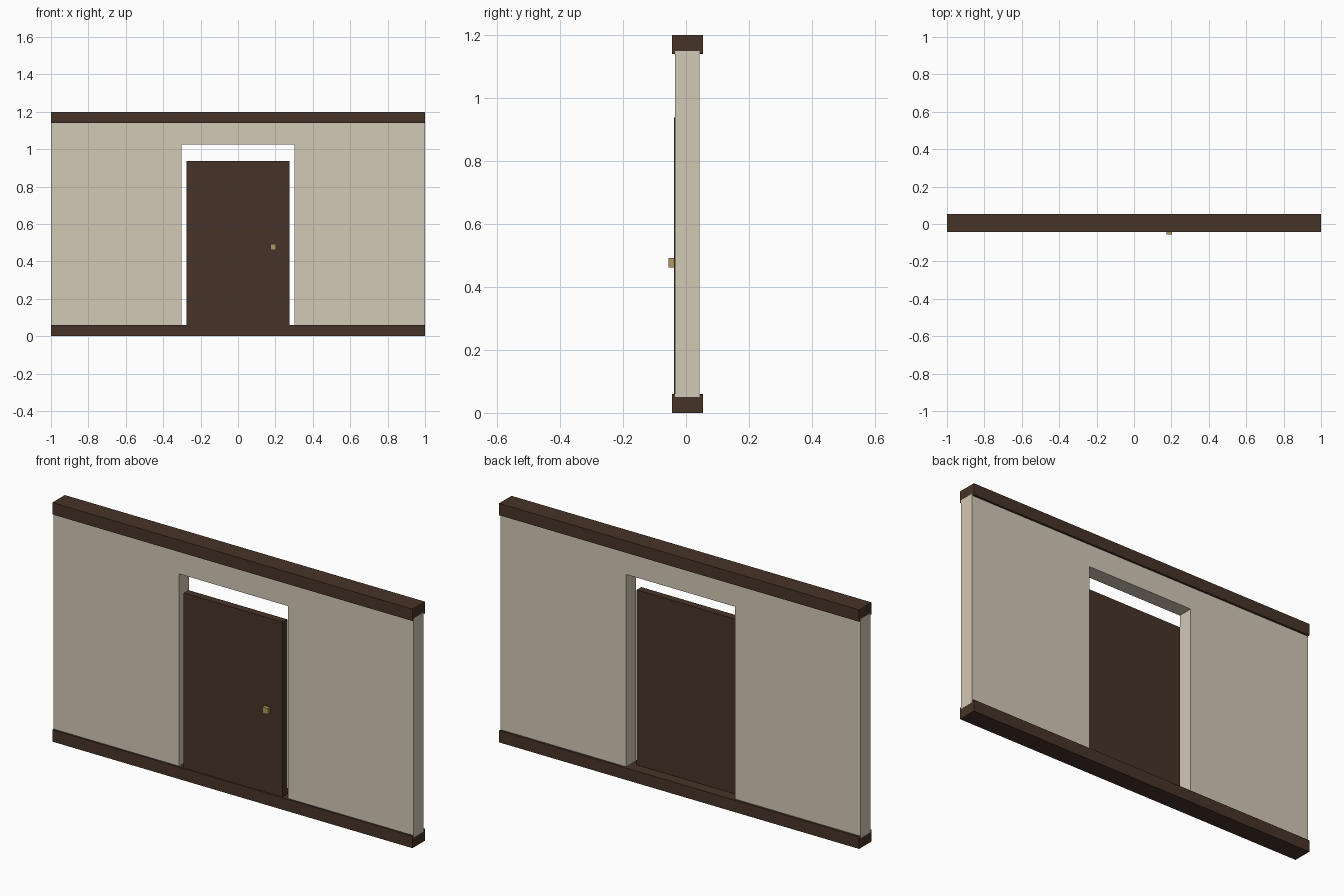
import bpy
import bmesh

if "Cube" in bpy.data.objects:
    bpy.data.objects.remove(bpy.data.objects["Cube"])


def material(name, rgb):
    m = bpy.data.materials.new(name)
    m.diffuse_color = (*rgb, 1.0)
    m.use_nodes = True
    m.node_tree.nodes["Principled BSDF"].inputs["Base Color"].default_value = m.diffuse_color
    return m


def add_object(name, bm, mat):
    bmesh.ops.recalc_face_normals(bm, faces=bm.faces)
    me = bpy.data.meshes.new(name)
    bm.to_mesh(me)
    bm.free()
    me.materials.append(mat)
    ob = bpy.data.objects.new(name, me)
    bpy.context.collection.objects.link(ob)
    return ob


def prism(name, profile, y0, y1, mat):
    """Extrude an (x, z) outline from y0 to y1."""
    bm = bmesh.new()
    face = bm.faces.new([bm.verts.new((x, y0, z)) for x, z in profile])
    ext = bmesh.ops.extrude_face_region(bm, geom=[face])
    verts = [v for v in ext["geom"] if isinstance(v, bmesh.types.BMVert)]
    bmesh.ops.translate(bm, verts=verts, vec=(0, y1 - y0, 0))
    return add_object(name, bm, mat)


def box(name, x, y, z, mat):
    outline = [(x[0], z[0]), (x[1], z[0]), (x[1], z[1]), (x[0], z[1])]
    return prism(name, outline, y[0], y[1], mat)


plaster = material("plaster", (0.65, 0.58, 0.47))
wood = material("dark_wood", (0.062, 0.034, 0.021))
brass = material("brass", (0.45, 0.31, 0.11))

# Wall with doorway opening, its ends flush with the beams
right_half = [(0.302, 1.025), (0.302, 0.05), (1.0, 0.05), (1.0, 1.15)]
left_half = [(-x, z) for x, z in reversed(right_half)]
prism("wall", right_half + left_half, -0.035, 0.043, plaster)

# Bottom and top beams
for name, z0 in (("bottom_beam", 0.0), ("top_beam", 1.14)):
    box(name, (-0.9995, 0.9995), (-0.044, 0.054), (z0, z0 + 0.06), wood)

# Door panel and its square knob
box("door", (-0.275, 0.275), (-0.038, -0.001), (0.05, 0.938), wood)
box("door_knob", (0.174, 0.204), (-0.055, -0.036), (0.462, 0.492), brass)
